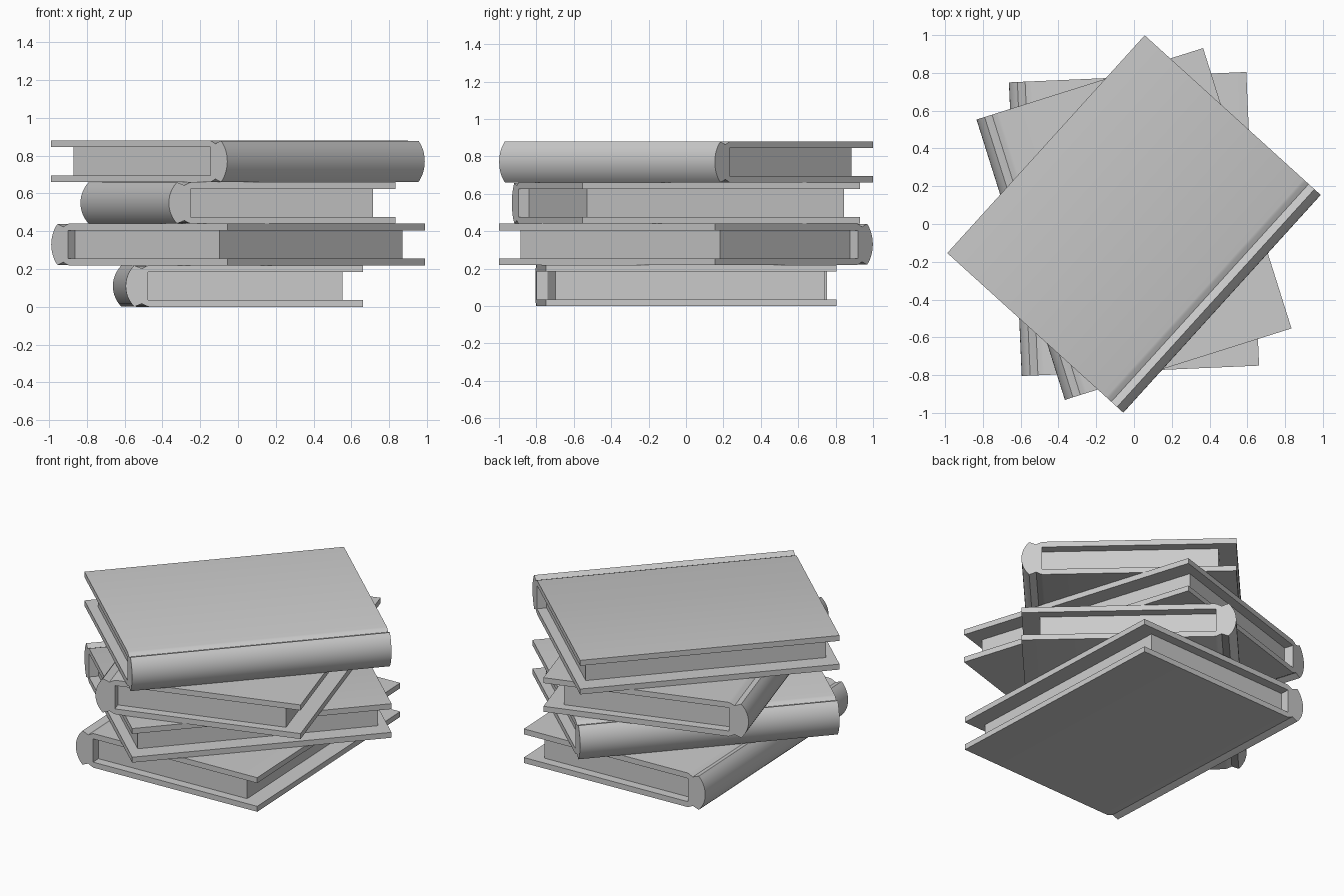
import bpy, bmesh, math
from mathutils import Matrix

if "Cube" in bpy.data.objects:
    bpy.data.objects.remove(bpy.data.objects["Cube"])

W, L, H = 0.629, 0.778, 0.11      # half width, half length, half thickness of a book
T = 0.035                         # cover board thickness


def cover_profile():
    # upper half of the C-shaped section, from inner spine corner round to the spine
    upper = [(-0.51, H - T), (W, H - T), (W, H), (-0.505, H), (-0.52, H - 0.005),
             (-0.543, H - 0.017), (-0.565, H - 0.008), (-0.584, H - 0.001)]
    # rounded spine: circular arc bulging 0.045 outwards
    bulge, half = 0.045, H - 0.001
    r = (half ** 2 + bulge ** 2) / (2 * bulge)
    a = math.asin(half / r)
    cx = -W + r
    for i in range(1, 6):
        t = a * (1 - i / 6)
        upper.append((cx - r * math.cos(t), r * math.sin(t)))
    lower = [(x, -z) for x, z in reversed(upper)]
    return upper + [(-W, 0)] + lower


def finish(bm, name, z, angle):
    bmesh.ops.recalc_face_normals(bm, faces=bm.faces)
    me = bpy.data.meshes.new(name)
    bm.to_mesh(me)
    bm.free()
    ob = bpy.data.objects.new(name, me)
    bpy.context.collection.objects.link(ob)
    ob.location.z = z
    ob.rotation_euler.z = math.radians(angle)
    return ob


def book(name, z, angle):
    # hardback cover with hinge grooves and rounded spine
    bm = bmesh.new()
    face = bm.faces.new([bm.verts.new((x, -L, zz)) for x, zz in cover_profile()])
    ext = bmesh.ops.extrude_face_region(bm, geom=[face], use_keep_orig=True)
    verts = [v for v in ext["geom"] if isinstance(v, bmesh.types.BMVert)]
    bmesh.ops.translate(bm, verts=verts, vec=(0, 2 * L, 0))
    cover = finish(bm, name + "_cover", z, angle)
    bpy.ops.object.select_all(action='DESELECT')
    cover.select_set(True)
    bpy.context.view_layer.objects.active = cover
    bpy.ops.object.shade_smooth_by_angle(angle=math.radians(35))

    # page block, recessed inside the cover
    x0, x1 = -0.515, 0.522
    bm = bmesh.new()
    bmesh.ops.create_cube(bm, size=1, matrix=Matrix.Translation(((x0 + x1) / 2, 0, 0))
                          @ Matrix.Diagonal((x1 - x0, 1.44, 2 * (H - T) + 0.004, 1)))
    finish(bm, name + "_pages", z, angle)


# stack of four books, bottom to top
names = ["bottom_book", "second_book", "third_book", "top_book"]
for i, (name, angle) in enumerate(zip(names, [2.5, -42.2, 17.5, 137.8])):
    book(name, H + 2 * H * i, angle)
